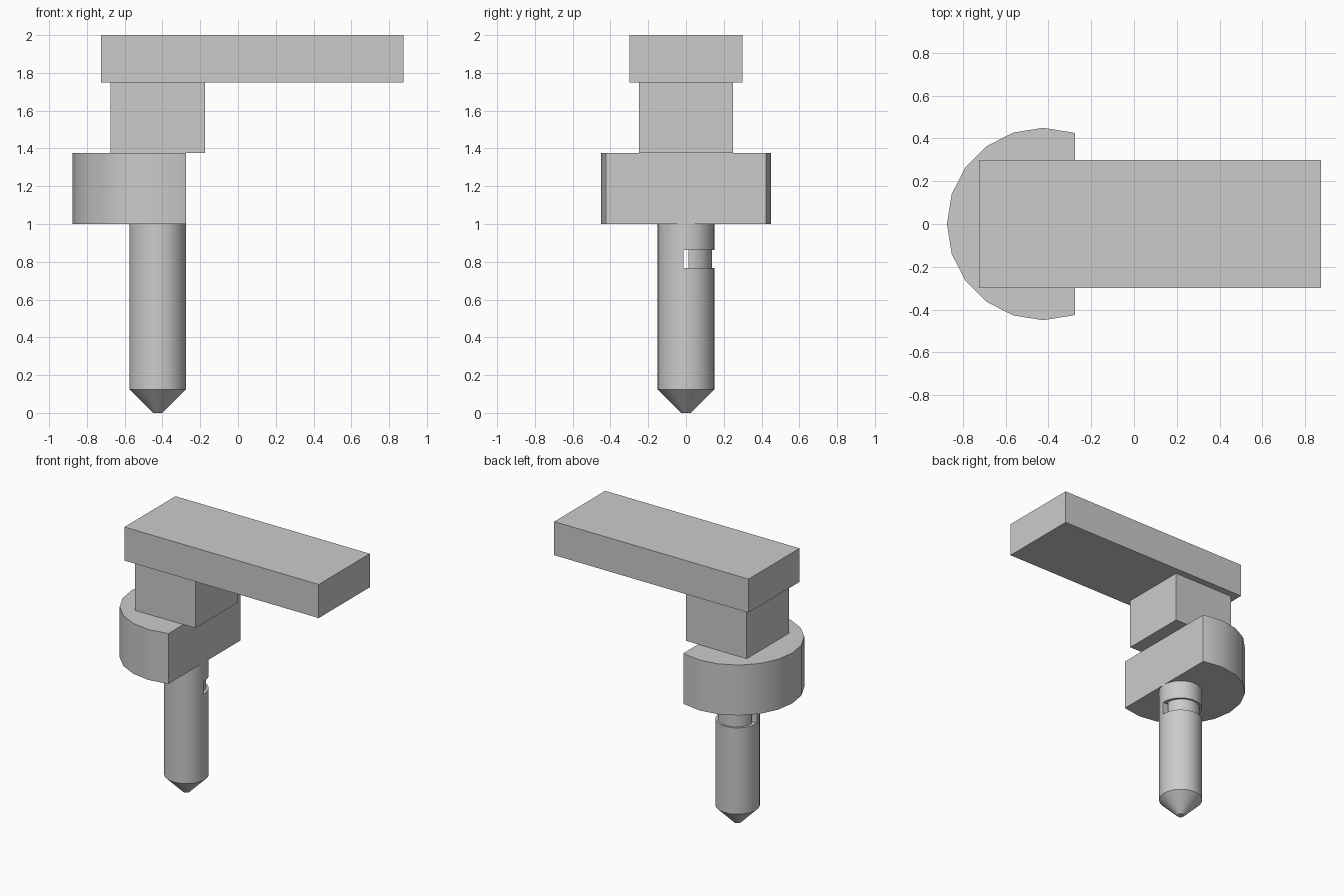
import bpy, bmesh, math

cube = bpy.data.objects.get("Cube")
if cube:
    bpy.data.objects.remove(cube, do_unlink=True)

grey = bpy.data.materials.new("plain grey")
grey.use_nodes = True
colour = (0.6, 0.6, 0.6, 1)
grey.diffuse_color = colour
grey.node_tree.nodes["Principled BSDF"].inputs["Base Color"].default_value = colour

AXIS = -0.425            # x of the shaft axis
SLOT = 0.0125            # half width of the slot
GROOVE = (0.7675, 0.8625)  # groove bottom and top


def finish(name, bm):
    bmesh.ops.recalc_face_normals(bm, faces=bm.faces)
    mesh = bpy.data.meshes.new(name)
    bm.to_mesh(mesh)
    bm.free()
    mesh.materials.append(grey)
    obj = bpy.data.objects.new(name, mesh)
    bpy.context.collection.objects.link(obj)
    return obj


def prism(name, outline, z0, z1):
    bm = bmesh.new()
    face = bm.faces.new([bm.verts.new((x, y, z0)) for x, y in outline])
    new = bmesh.ops.extrude_face_region(bm, geom=[face])["geom"]
    tops = [v for v in new if isinstance(v, bmesh.types.BMVert)]
    bmesh.ops.translate(bm, verts=tops, vec=(0, 0, z1 - z0))
    return finish(name, bm)


def box(name, x0, x1, y0, y1, z0, z1):
    return prism(name, [(x0, y0), (x1, y0), (x1, y1), (x0, y1)], z0, z1)


def arc(radius, start, end, steps, y=0):
    angles = [math.radians(start + (end - start) * i / steps) for i in range(steps + 1)]
    return [(AXIS + radius * math.cos(a), y + radius * math.sin(a)) for a in angles]


def lathe(name, profile, sides):
    bm = bmesh.new()
    rings = []
    for r, z in profile:
        rings.append([bm.verts.new((x, y, z)) for x, y in arc(r, 0, 360, sides)[:-1]])
    for low, high in zip(rings, rings[1:]):
        for i in range(sides):
            j = (i + 1) % sides
            bm.faces.new((low[i], low[j], high[j], high[i]))
    bm.faces.new(rings[0])
    bm.faces.new(rings[-1])
    return finish(name, bm)


def smooth(obj):
    bpy.ops.object.select_all(action="DESELECT")
    obj.select_set(True)
    bpy.context.view_layer.objects.active = obj
    bpy.ops.object.shade_smooth_by_angle(angle=math.radians(30))


# Top arm and the block below it
box("top_arm", -0.725, 0.875, -0.3, 0.3, 1.75, 2)
box("neck_block", -0.675, -0.175, -0.25, 0.25, 1.375, 1.75)

# Round collar with one flat side
flat_x = AXIS + 0.15
rim = arc(0.45, 72, 288, 12)
edge_y = 0.424
collar = prism("flatted_collar", [(flat_x, edge_y)] + rim + [(flat_x, -edge_y)], 1, 1.375)
smooth(collar)

# Pointed shaft, cut away at the back for the groove
shaft = lathe("pointed_shaft", [(0.025, 0), (0.15, 0.125), (0.15, 1)], 64)
cutter = box("groove_cutter", AXIS - 0.3, AXIS + 0.3, -SLOT, 0.3, *GROOVE)
cutter.hide_render = True
cut = shaft.modifiers.new("groove", "BOOLEAN")
cut.operation = "DIFFERENCE"
cut.solver = "EXACT"
cut.object = cutter
bpy.context.view_layer.objects.active = shaft
bpy.ops.object.modifier_apply(modifier=cut.name)
bpy.data.objects.remove(cutter, do_unlink=True)
smooth(shaft)

# Half-round core standing inside the groove, behind the slot
core = prism("groove_core", arc(0.125, 0, 180, 32, SLOT), *GROOVE)
smooth(core)
